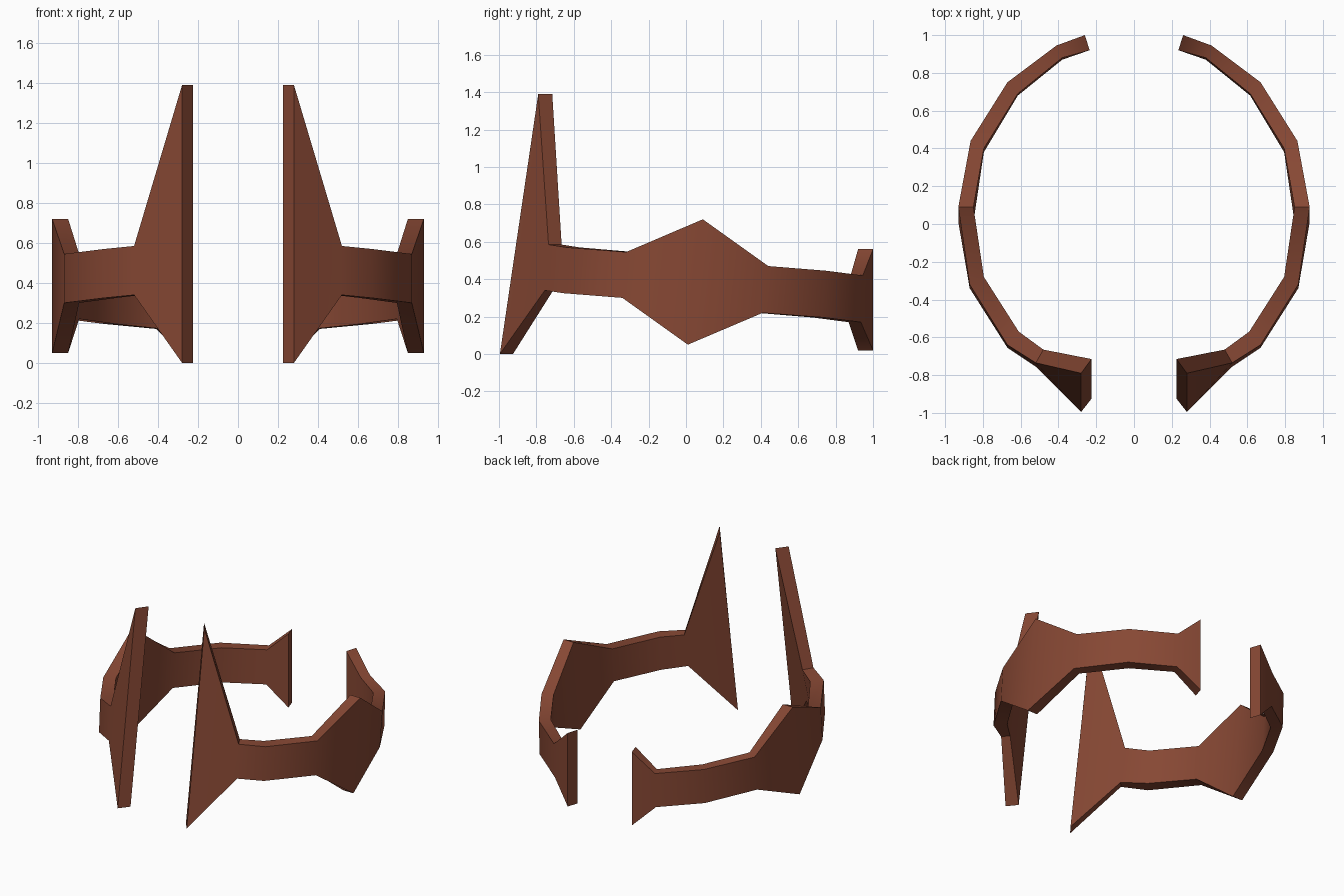
import bpy, bmesh, math

if "Cube" in bpy.data.objects:
    bpy.data.objects.remove(bpy.data.objects["Cube"])

mat = bpy.data.materials.new("red brown leather")
mat.diffuse_color = (0.24, 0.064, 0.034, 1)
mat.use_nodes = True
mat.node_tree.nodes["Principled BSDF"].inputs["Base Color"].default_value = mat.diffuse_color

# Cross-sections along one half of the band, front to back:
# outer x, inner x, outer y (top, bottom), inner y (top, bottom), z (top, bottom)
stations = [
    (0.28, 0.225, -0.79, -0.995, -0.715, -0.925, 1.39, 0.00),
    (0.52, 0.48, -0.735, -0.755, -0.665, -0.71, 0.585, 0.34),
    (0.67, 0.61, -0.64, -0.655, -0.57, -0.585, 0.57, 0.325),
    (0.87, 0.795, -0.32, -0.34, -0.28, -0.30, 0.545, 0.30),
    (0.93, 0.85, 0.09, 0.01, 0.09, 0.01, 0.72, 0.05),
    (0.865, 0.795, 0.44, 0.41, 0.40, 0.38, 0.47, 0.22),
    (0.67, 0.615, 0.75, 0.74, 0.69, 0.68, 0.445, 0.195),
    (0.41, 0.38, 0.945, 0.935, 0.88, 0.87, 0.42, 0.17),
    (0.26, 0.235, 1.0, 1.0, 0.92, 0.92, 0.56, 0.02),
]


def build_half(name, side):
    bm = bmesh.new()
    rings = []
    for xo, xi, yot, yob, yit, yib, zt, zb in stations:
        pts = [(xo, yob, zb), (xo, yot, zt), (xi, yit, zt), (xi, yib, zb)]
        rings.append([bm.verts.new((side * x, y, z)) for x, y, z in pts])
    for a, b in zip(rings, rings[1:]):
        for i in range(4):
            j = (i + 1) % 4
            bm.faces.new((a[i], a[j], b[j], b[i]))
    bm.faces.new(rings[0])
    bm.faces.new(rings[-1])
    bmesh.ops.recalc_face_normals(bm, faces=bm.faces)
    me = bpy.data.meshes.new(name)
    bm.to_mesh(me)
    bm.free()
    me.materials.append(mat)
    ob = bpy.data.objects.new(name, me)
    bpy.context.collection.objects.link(ob)
    # smooth along the band, crisp at its edges
    bpy.ops.object.select_all(action='DESELECT')
    ob.select_set(True)
    bpy.context.view_layer.objects.active = ob
    bpy.ops.object.shade_smooth_by_angle(angle=math.radians(50))


# Left and right halves of the open collar
build_half("right_band", 1)
build_half("left_band", -1)
